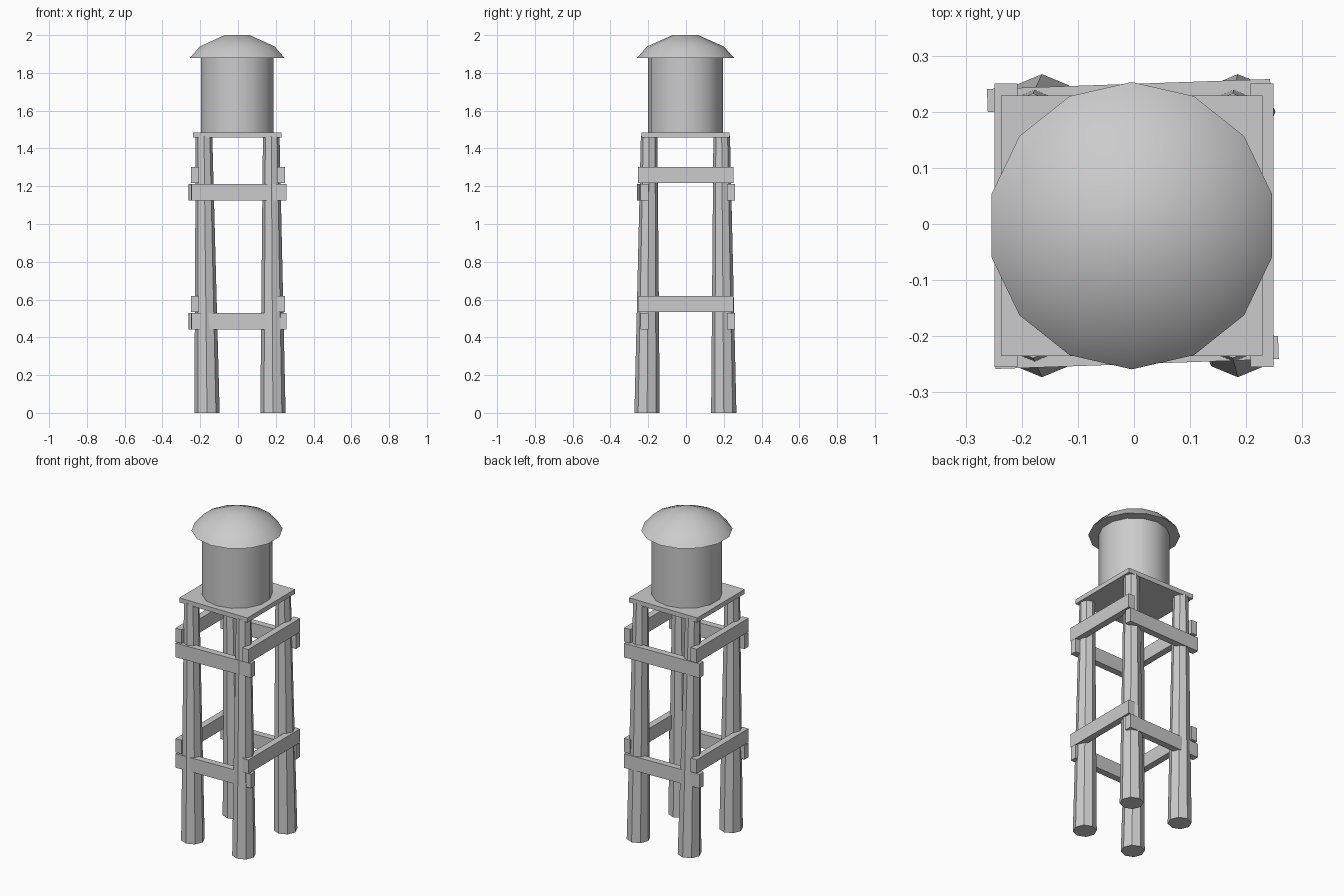
import bpy, bmesh
from math import cos, sin, pi, radians
from mathutils import Matrix

if "Cube" in bpy.data.objects:
    bpy.data.objects.remove(bpy.data.objects["Cube"])

CX, CY = -0.004, -0.003   # slight offset of the tower's axis


def add_object(name, bm, smooth=False):
    bmesh.ops.recalc_face_normals(bm, faces=bm.faces)
    mesh = bpy.data.meshes.new(name)
    bm.to_mesh(mesh)
    bm.free()
    obj = bpy.data.objects.new(name, mesh)
    bpy.context.collection.objects.link(obj)
    if smooth:
        bpy.ops.object.select_all(action='DESELECT')
        obj.select_set(True)
        bpy.context.view_layer.objects.active = obj
        bpy.ops.object.shade_smooth_by_angle(angle=radians(40))
    return obj


def loft(name, sides, rings, smooth=False):
    """Capped solid through rings given as (x, y, z, radius)."""
    bm = bmesh.new()
    loops = []
    for x, y, z, r in rings:
        angles = [pi / 2 + 2 * pi * i / sides for i in range(sides)]
        loops.append([bm.verts.new((x + r * cos(a), y + r * sin(a), z)) for a in angles])
    for low, high in zip(loops, loops[1:]):
        for i in range(sides):
            j = (i + 1) % sides
            bm.faces.new((low[i], low[j], high[j], high[i]))
    bm.faces.new(loops[0][::-1])
    bm.faces.new(loops[-1])
    return add_object(name, bm, smooth)


def box(name, center, size, turn=0):
    bm = bmesh.new()
    bmesh.ops.create_cube(bm, size=1, matrix=Matrix.Translation(center)
                          @ Matrix.Rotation(radians(turn), 4, 'Z')
                          @ Matrix.Diagonal((*size, 1)))
    return add_object(name, bm)


# Four tapered, leaning octagonal legs
for side, x_low, x_top in (("left", -0.164, -0.18), ("right", 0.185, 0.176)):
    for end, s in (("front", -1), ("back", 1)):
        loft(f"{end}_{side}_leg", 8, [(x_low, CY + s * 0.203, 0, 0.067),
                                      (x_top, CY + s * 0.192, 1.465, 0.044)])

# Two levels of cross braces; front and back ones sit lower and slightly askew
for level, z in (("lower", 0.485), ("upper", 1.168)):
    for end, s in (("front", -1), ("back", 1)):
        box(f"{level}_{end}_brace", (-s * 0.007 - 0.002, s * 0.229, z),
            (0.505, 0.041, 0.087), 2)
    for side, s in (("left", -1), ("right", 1)):
        box(f"{level}_{side}_brace", (s * 0.228, -0.002, z + 0.092), (0.041, 0.505, 0.085))

# Platform
box("platform", (CX, CY, 1.471), (0.466, 0.464, 0.028))

# Tank and its domed roof
loft("tank", 14, [(CX, CY, 1.485, 0.198), (CX, CY, 1.885, 0.198)], True)
loft("roof", 14, [(CX, CY, 1.88, 0.256), (CX, CY, 1.94, 0.203), (CX, CY, 2.0, 0.068)], True)
